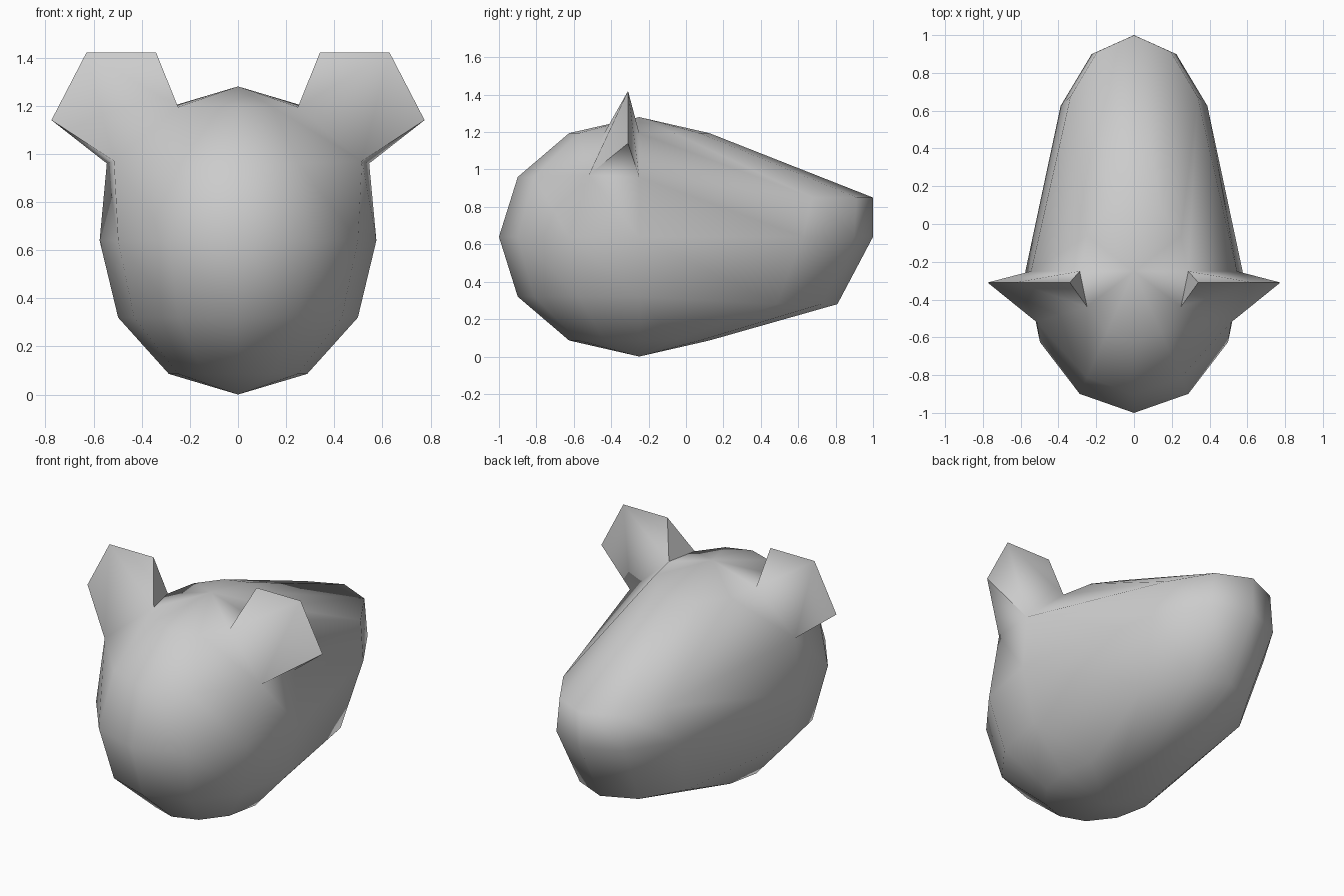
import bpy, bmesh, math
from mathutils import Vector, Matrix

if "Cube" in bpy.data.objects:
    bpy.data.objects.remove(bpy.data.objects["Cube"])

CENTRE = Vector((0, -0.25, 0.64))
RADII = Vector((0.575, 0.75, 0.64))


def on_sphere(az, lat):
    a, l = math.radians(az), math.radians(lat)
    return CENTRE + Vector((RADII.x * math.cos(l) * math.cos(a),
                            RADII.y * math.cos(l) * math.sin(a),
                            RADII.z * math.sin(l)))


def nearest(bm, p):
    return min(bm.verts, key=lambda v: (v.co - p).length)


# Head: low-poly ellipsoid
bm = bmesh.new()
bmesh.ops.create_uvsphere(bm, u_segments=12, v_segments=6, radius=1)
for v in bm.verts:
    v.co = CENTRE + Vector(a * b for a, b in zip(v.co, RADII))

# Look up the vertices to be reshaped before moving any
muzzle = {(az, lat): nearest(bm, on_sphere(az, lat))
          for az in (30, 60, 90, 120, 150) for lat in (-30, 0, 30)}
ears = []
for s in (1, -1):
    az = (0, -30) if s > 0 else (180, 210)
    ears.append((s, [nearest(bm, on_sphere(a, l))
                     for l in (60, 30) for a in az]))

# Muzzle: drawn out along +y, narrowed and tilted
shift = {30: (0.60, -0.11), 0: (0.50, 0.0), -30: (0.41, -0.04)}
for (az, lat), v in muzzle.items():
    dy, dz = shift[lat]
    v.co = Vector((v.co.x * 0.78, v.co.y + dy, v.co.z + dz))

# Ears: one face each pulled into a thin wedge with a three-point rim
for s, (in_back, in_front, out_back, out_front) in ears:
    out_back.co = (s * 0.545, -0.25, 0.96)
    out_front.co = (s * 0.515, -0.52, 0.97)
    base = {in_back, in_front, out_back, out_front}
    face = next(f for f in in_back.link_faces if set(f.verts) == base)
    bm.faces.remove(face)
    t1, t2, t3 = [bm.verts.new((s * x, -0.31, z))
                  for x, z in ((0.34, 1.42), (0.63, 1.42), (0.775, 1.14))]
    for inner, outer in ((in_front, out_front), (in_back, out_back)):
        bm.faces.new((inner, outer, t2))
        bm.faces.new((outer, t3, t2))
        bm.faces.new((inner, t2, t1))
    bm.faces.new((in_back, in_front, t1))
    bm.faces.new((out_front, out_back, t3))

bmesh.ops.recalc_face_normals(bm, faces=bm.faces[:])
mesh = bpy.data.meshes.new("animal_head")
bm.to_mesh(mesh)
bm.free()
head = bpy.data.objects.new("animal_head", mesh)
bpy.context.collection.objects.link(head)
bpy.context.view_layer.objects.active = head
head.select_set(True)
bpy.ops.object.shade_smooth_by_angle(angle=math.radians(75))
